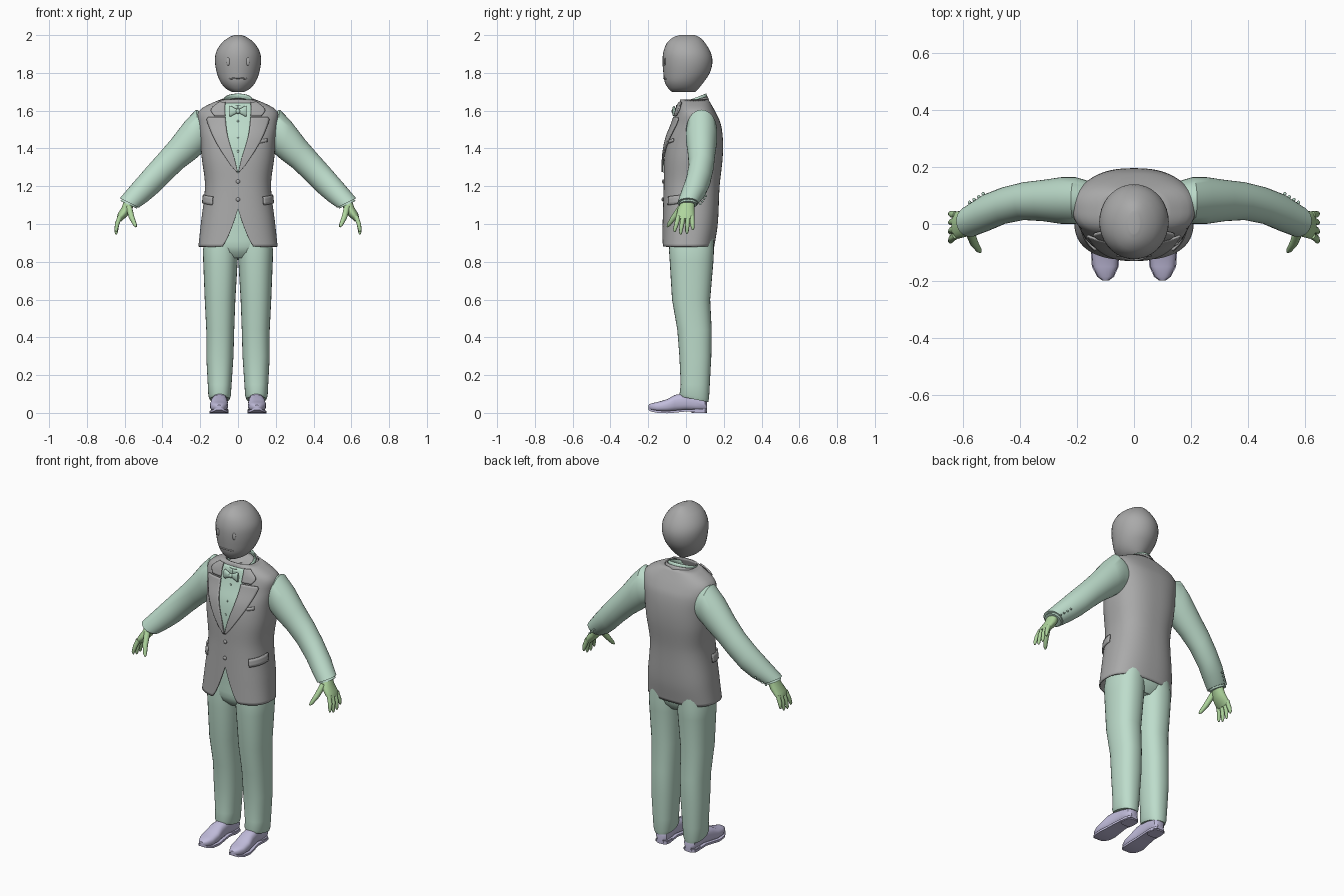
import bpy, bmesh
from math import sin, cos, pi, radians
from mathutils import Vector

cube = bpy.data.objects.get("Cube")
if cube:
    bpy.data.objects.remove(cube)

MADE = []


def material(name, rgb):
    m = bpy.data.materials.new(name)
    m.use_nodes = True
    m.diffuse_color = (*rgb, 1)
    m.node_tree.nodes["Principled BSDF"].inputs["Base Color"].default_value = (*rgb, 1)
    return m


GREY = material("warm grey", (0.40, 0.40, 0.40))
MINT = material("pale mint", (0.51, 0.72, 0.60))
GREEN = material("leaf green", (0.43, 0.67, 0.34))
LILAC = material("pale lilac", (0.54, 0.51, 0.72))


# ---- helpers ----
def build(name, rows, mat, closed=True, caps=True, thick=0, offset=0):
    """Skin a list of equal-length point rows."""
    bm = bmesh.new()
    grid = [[bm.verts.new(p) for p in row] for row in rows]
    n = len(rows[0])
    for lo, hi in zip(grid, grid[1:]):
        for i in range(n if closed else n - 1):
            j = (i + 1) % n
            bm.faces.new((lo[i], lo[j], hi[j], hi[i]))
    if closed and caps:
        bm.faces.new(grid[0])
        bm.faces.new(grid[-1])
    bmesh.ops.recalc_face_normals(bm, faces=bm.faces)
    me = bpy.data.meshes.new(name)
    bm.to_mesh(me)
    bm.free()
    me.materials.append(mat)
    ob = bpy.data.objects.new(name, me)
    bpy.context.collection.objects.link(ob)
    if thick:
        mod = ob.modifiers.new("thickness", 'SOLIDIFY')
        mod.thickness, mod.offset = thick, offset
    MADE.append(ob)
    return ob


def patch(name, fn, nu, nv, mat, thick=0.006):
    rows = [[fn(u / nu, v / nv) for u in range(nu + 1)] for v in range(nv + 1)]
    return build(name, rows, mat, closed=False, thick=thick)


def interp(rows, z):
    """Smooth interpolation of a table keyed on its first column."""
    z = min(max(z, rows[0][0]), rows[-1][0])
    k = max(i for i in range(len(rows) - 1) if rows[i][0] <= z)
    a, b = rows[k], rows[k + 1]
    p, q = rows[max(k - 1, 0)], rows[min(k + 2, len(rows) - 1)]
    h = b[0] - a[0]
    t = (z - a[0]) / h
    out = []
    for c in range(1, len(a)):
        ma = (b[c] - p[c]) / (b[0] - p[0]) * h
        mb = (q[c] - a[c]) / (q[0] - a[0]) * h
        out.append((2*t**3 - 3*t**2 + 1) * a[c] + (t**3 - 2*t**2 + t) * ma
                   + (3*t**2 - 2*t**3) * b[c] + (t**3 - t**2) * mb)
    return out


def oval(a, n=2):
    s, c = sin(a), cos(a)
    return (abs(s) ** (2 / n) * (1 if s > 0 else -1),
            -abs(c) ** (2 / n) * (1 if c > 0 else -1))


def around(secs, a, z, off=0, n=2):
    rx, y0, y1 = interp(secs, z)
    ux, uy = oval(a, n)
    return Vector((ux * (rx + off), (y0 + y1) / 2 + uy * ((y1 - y0) / 2 + off), z))


def front(secs, x, z, off=0, n=2):
    rx, y0, y1 = interp(secs, z)
    k = max(0, 1 - abs(x / (rx + off)) ** n) ** (1 / n)
    return Vector((x, (y0 + y1) / 2 - ((y1 - y0) / 2 + off) * k, z))


def angles(n):
    return [2 * pi * i / n for i in range(n)]


def limb(name, secs, side, mat, n=24):
    """Sections: upper x,z, lower x,z, front y, back y."""
    rows = []
    for xu, zu, xl, zl, y0, y1 in secs:
        up, lo = Vector((xu, 0, zu)), Vector((xl, 0, zl))
        row = []
        for a in angles(n):
            p = (up + lo) / 2 + (up - lo) / 2 * sin(a)
            p.y = (y0 + y1) / 2 - (y1 - y0) / 2 * cos(a)
            row.append((p.x * side, p.y, p.z))
        rows.append(row)
    return build(name, rows, mat)


def tube(name, pts, radii, mat, n=10):
    pts = [Vector(p) for p in pts]
    rows = []
    for i, (p, r) in enumerate(zip(pts, radii)):
        d = (pts[min(i + 1, len(pts) - 1)] - pts[max(i - 1, 0)]).normalized()
        u = d.cross(Vector((0.3, 1, 0.1))).normalized()
        v = d.cross(u)
        rows.append([p + u * r * cos(a) + v * r * sin(a) for a in angles(n)])
    return build(name, rows, mat)


def ball(name, loc, size, mat):
    rows = [[(loc[0] + size[0] * sin(b) * cos(a), loc[1] + size[1] * cos(b),
              loc[2] + size[2] * sin(b) * sin(a)) for a in angles(14)]
            for b in [0.12 + (pi - 0.24) * i / 8 for i in range(9)]]
    return build(name, rows, mat)


# ---- head: height, half width, front, back ----
HEAD = [(1.70, .035, -.075, .05), (1.715, .062, -.092, .065), (1.75, .092, -.112, .093),
        (1.80, .112, -.12, .126), (1.86, .122, -.124, .14), (1.91, .116, -.12, .13),
        (1.96, .085, -.1, .1), (1.99, .045, -.065, .07), (2.0, .02, -.035, .045)]
build("head", [[around(HEAD, a, 1.70 + .3 * (.5 - .5 * cos(pi * i / 24))) for a in angles(36)]
               for i in range(25)], GREY)
for s, side in ((1, "left"), (-1, "right")):
    ball(side + "_eye", front(HEAD, s * .052, 1.86), (.011, .005, .021), GREY)
tube("mouth", [front(HEAD, .045 * t / 4, 1.773 - .004 * abs(t) / 4) for t in range(-4, 5)],
     [.004] * 9, GREY, 8)

# ---- jacket body ----
N = 2.5
BODY = [(.87, .211, -.128, .148), (1.0, .197, -.124, .168), (1.2, .175, -.118, .178),
        (1.35, .192, -.115, .194), (1.45, .2, -.1, .195), (1.53, .211, -.07, .184),
        (1.58, .215, -.053, .163), (1.61, .195, -.045, .147), (1.64, .14, -.035, .13),
        (1.66, .09, -.03, .118)]


def hem(a):
    x = around(BODY, a, .88, 0, N).x
    f = max(0, 1 - abs(x) / .085) if cos(a) > 0 else 0
    return .88 + .2 * f ** 1.3


build("jacket_body", [[around(BODY, a, hem(a) + (1.66 - hem(a)) * i / 50, 0, N)
                       for a in angles(120)] for i in range(51)],
      GREY, caps=False, thick=.008, offset=-1)

# shirt front in the opening
OPEN = [(1.27, .002), (1.34, .02), (1.47, .058), (1.6, .072), (1.645, .07)]


def shirt(u, v):
    z = 1.27 + .37 * v
    return front(BODY, (2 * u - 1) * interp(OPEN, z)[0], z, .003, N)


patch("shirt_front", shirt, 12, 28, MINT, .004)
for z in (1.545, 1.46, 1.385):
    ball("shirt_button", front(BODY, 0, z, .006, N), (.006, .003, .006), MINT)
for z in (1.225, 1.13):
    ball("jacket_button", front(BODY, 0, z, .003, N), (.011, .006, .011), GREY)

# lapels, collar leaves and pocket flaps
LAPEL = [(1.275, .008), (1.32, .045), (1.44, .12), (1.55, .165), (1.565, .158)]
LEAF = [(1.572, .125), (1.605, .143), (1.645, .1)]


def leaf_fn(edge, s):
    def fn(u, v):
        z = edge[0][0] + (edge[-1][0] - edge[0][0]) * v
        a, b = interp(OPEN, z)[0] - .003, interp(edge, z)[0]
        return front(BODY, s * (a + (b - a) * u), z, .009, N)
    return fn


for s, side in ((1, "left"), (-1, "right")):
    patch(side + "_lapel", leaf_fn(LAPEL, s), 8, 24, GREY, .008)
    patch(side + "_collar_leaf", leaf_fn(LEAF, s), 8, 8, GREY, .008)
    patch(side + "_pocket_flap", lambda u, v: around(
        BODY, s * radians(42 + 46 * u), 1.1 + .045 * v + .012 * u, .005, N), 10, 3, GREY, .008)
patch("breast_pocket", lambda u, v: front(BODY, .105 + .05 * u, 1.425 + .018 * v + .01 * u, .003, N),
      5, 2, GREY)


# collars round the neck
def collar(rx, ry, top, tilt, tall, start):
    def fn(u, v):
        a = radians(start + (360 - 2 * start) * u)
        f = 1 + .15 * (1 - v)
        return (rx * f * sin(a), .028 - ry * cos(a) * (f if cos(a) < 0 else 1),
                top - tilt * cos(a) - tall * (1 - v))
    return fn


patch("shirt_collar", collar(.073, .077, 1.66, .03, .05, 0), 40, 4, MINT)
patch("jacket_collar", collar(.088, .084, 1.652, .022, .045, 48), 32, 4, GREY, .008)
patch("neck", lambda u, v: ((.005 + .066 * v) * sin(2 * pi * u),
                            .028 - (.005 + .07 * v) * cos(2 * pi * u),
                            1.635 - .03 * v * cos(2 * pi * u)), 32, 4, GREY, .004)

# bow tie
for s, side in ((1, "left"), (-1, "right")):
    build(side + "_bow_wing", [[(s * x, -.064 - d * cos(a), 1.597 + h * sin(a)) for a in angles(16)]
                               for x, h, d in ((.004, .011, .007), (.02, .018, .01),
                                               (.038, .028, .01), (.046, .026, .006))], MINT)
ball("bow_knot", (0, -.067, 1.597), (.012, .01, .014), MINT)

# ---- arms and hands ----
SLEEVE = [(.16, 1.58, .15, 1.40, .02, .15), (.222, 1.605, .19, 1.375, .0, .165),
          (.28, 1.545, .225, 1.345, .0, .165), (.355, 1.447, .285, 1.30, .01, .155),
          (.42, 1.372, .355, 1.235, .014, .147), (.487, 1.297, .428, 1.162, .0, .13),
          (.56, 1.213, .478, 1.12, -.025, .105), (.625, 1.137, .525, 1.087, -.045, .065)]
CUFF = [(.59, 1.155, .515, 1.11, -.03, .065), (.622, 1.122, .536, 1.082, -.034, .056)]
PALM = [(.6, 1.14, .55, 1.1, -.022, .045), (.614, 1.09, .57, 1.06, -.045, .045),
        (.636, 1.055, .6, 1.03, -.052, .045), (.642, 1.03, .618, 1.014, -.046, .04)]
FINGERS = [(-.04, -.06, .957), (-.015, -.028, .945), (.01, .005, .948), (.032, .036, .968)]
for s, side in ((1, "left"), (-1, "right")):
    limb(side + "_sleeve", SLEEVE, s, MINT, 32)
    limb(side + "_shirt_cuff", CUFF, s, MINT)
    limb(side + "_palm", PALM, s, GREEN)
    for y, tip, z in FINGERS:
        tube(side + "_finger", [(s * .625, y, 1.04), (s * .64, (y + tip) / 2, 1.0),
                                (s * .645, tip, z + .012), (s * .645, tip, z)],
             [.013, .012, .009, .004], GREEN)
    tube(side + "_thumb", [(s * .578, -.025, 1.09), (s * .563, -.065, 1.035),
                           (s * .545, -.092, .995), (s * .539, -.099, .985)],
         [.017, .015, .01, .004], GREEN)
    for i in range(4):
        ball(side + "_cuff_button", (s * (.53 + .016 * i), .106 - .01 * i, 1.148 - .014 * i),
             (.006, .006, .006), MINT)

# ---- trousers: height, outer x, inner x, front, back, slant of the ring ----
LEG = [(.98, .165, 0, -.085, .145, 0), (.86, .186, -.002, -.09, .148, 0),
       (.8, .184, .002, -.086, .145, 0), (.6, .176, .014, -.074, .128, 0),
       (.44, .168, .02, -.046, .136, 0), (.3, .168, .024, -.035, .134, 0),
       (.15, .16, .034, -.028, .126, 0), (.09, .157, .038, -.034, .122, -.15),
       (.072, .15, .045, -.03, .118, -.2)]
for s, side in ((1, "left"), (-1, "right")):
    rows = []
    for z, xo, xi, y0, y1, tilt in LEG:
        cy = (y0 + y1) / 2
        rows.append([(s * ((xo + xi) / 2 + ux * (xo - xi) / 2), cy + uy * (y1 - y0) / 2,
                      z + tilt * uy * (y1 - y0) / 2)
                     for ux, uy in (oval(a, 2.3) for a in angles(32))])
    build(side + "_trouser_leg", rows, MINT)
HIPS = [(.82, .08, -.05, .11), (.86, .165, -.085, .14), (.95, .175, -.09, .148),
        (1.12, .155, -.09, .14)]
build("trouser_hips", [[around(HIPS, a, .82 + .03 * i, 0, 2.3) for a in angles(40)]
                       for i in range(11)], MINT)

# ---- shoes: y, centre x, half width, bottom, top ----
SHOE = [(.112, .092, .02, .015, .06), (.1, .092, .034, .01, .085), (.05, .093, .039, .012, .1),
        (0, .096, .037, .014, .105), (-.06, .099, .043, .008, .095), (-.1, .101, .048, .005, .072),
        (-.15, .101, .044, .007, .058), (-.185, .1, .027, .014, .05), (-.198, .1, .01, .022, .042)]
for s, side in ((1, "left"), (-1, "right")):
    build(side + "_shoe", [[(s * (cx + w * ux), y, (lo + hi) / 2 + uz * (hi - lo) / 2)
                            for ux, uz in (oval(a, 2.6) for a in angles(24))]
                           for y, cx, w, lo, hi in SHOE], LILAC)
    build(side + "_sole", [[(s * (cx + k * (w + .003)), y, lo - .007 + dz)
                            for k, dz in ((-1, 0), (1, 0), (1, .012), (-1, .012))]
                           for y, cx, w, lo, hi in SHOE], LILAC)
    build(side + "_heel", [[(s * (.092 + .038 * ux), .07 + .04 * uy, z)
                            for ux, uy in (oval(a, 3) for a in angles(20))]
                           for z in (0, .02)], LILAC)

# smooth shading with sharp edges kept
bpy.ops.object.select_all(action='DESELECT')
for ob in MADE:
    ob.select_set(True)
bpy.context.view_layer.objects.active = MADE[0]
bpy.ops.object.shade_smooth_by_angle(angle=radians(40))
